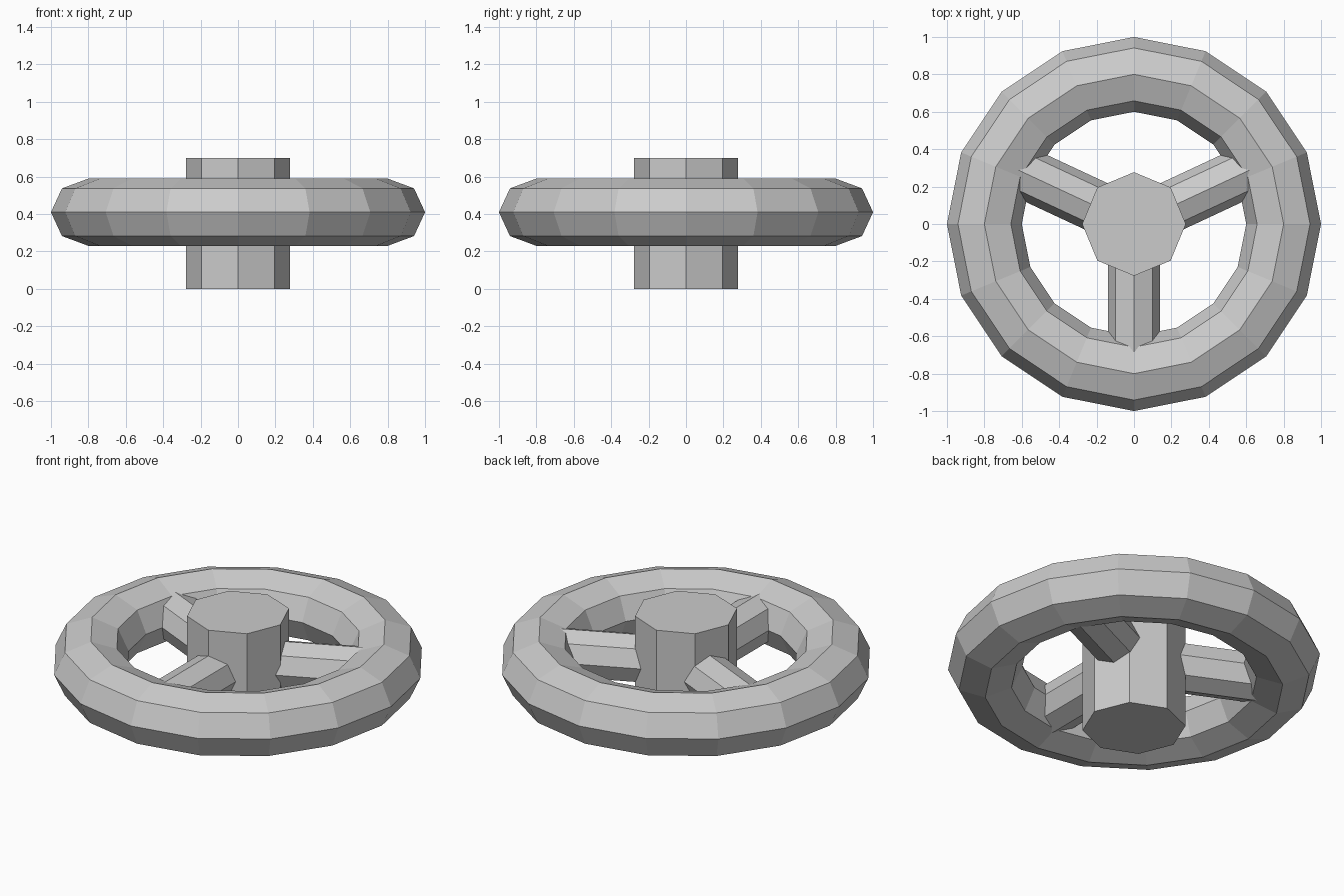
import bpy
from math import radians, cos, sin

if "Cube" in bpy.data.objects:
    bpy.data.objects.remove(bpy.data.objects["Cube"])

MID_Z = 0.41

# Wheel rim: low-poly torus, slightly flattened
bpy.ops.mesh.primitive_torus_add(major_segments=16, minor_segments=8,
                                 major_radius=0.8, minor_radius=0.2,
                                 location=(0, 0, MID_Z))
rim = bpy.context.object
rim.name = "wheel_rim"
rim.scale.z = 0.9
for poly in rim.data.polygons:
    poly.use_smooth = False

# Hub: upright eight-sided cylinder
bpy.ops.mesh.primitive_cylinder_add(vertices=8, radius=0.277, depth=0.7,
                                    location=(0, 0, 0.35))
bpy.context.object.name = "hub"


# Spokes: eight-sided bars from the hub into the rim
def spoke(name, degrees, length=0.78):
    a = radians(degrees)
    bpy.ops.mesh.primitive_cylinder_add(
        vertices=8, radius=0.138, depth=length,
        location=(cos(a) * length / 2, sin(a) * length / 2, MID_Z),
        rotation=(0, radians(90), a))
    bpy.context.object.name = name


spoke("spoke_front", 270)
spoke("spoke_right", 25)
spoke("spoke_left", 155)
